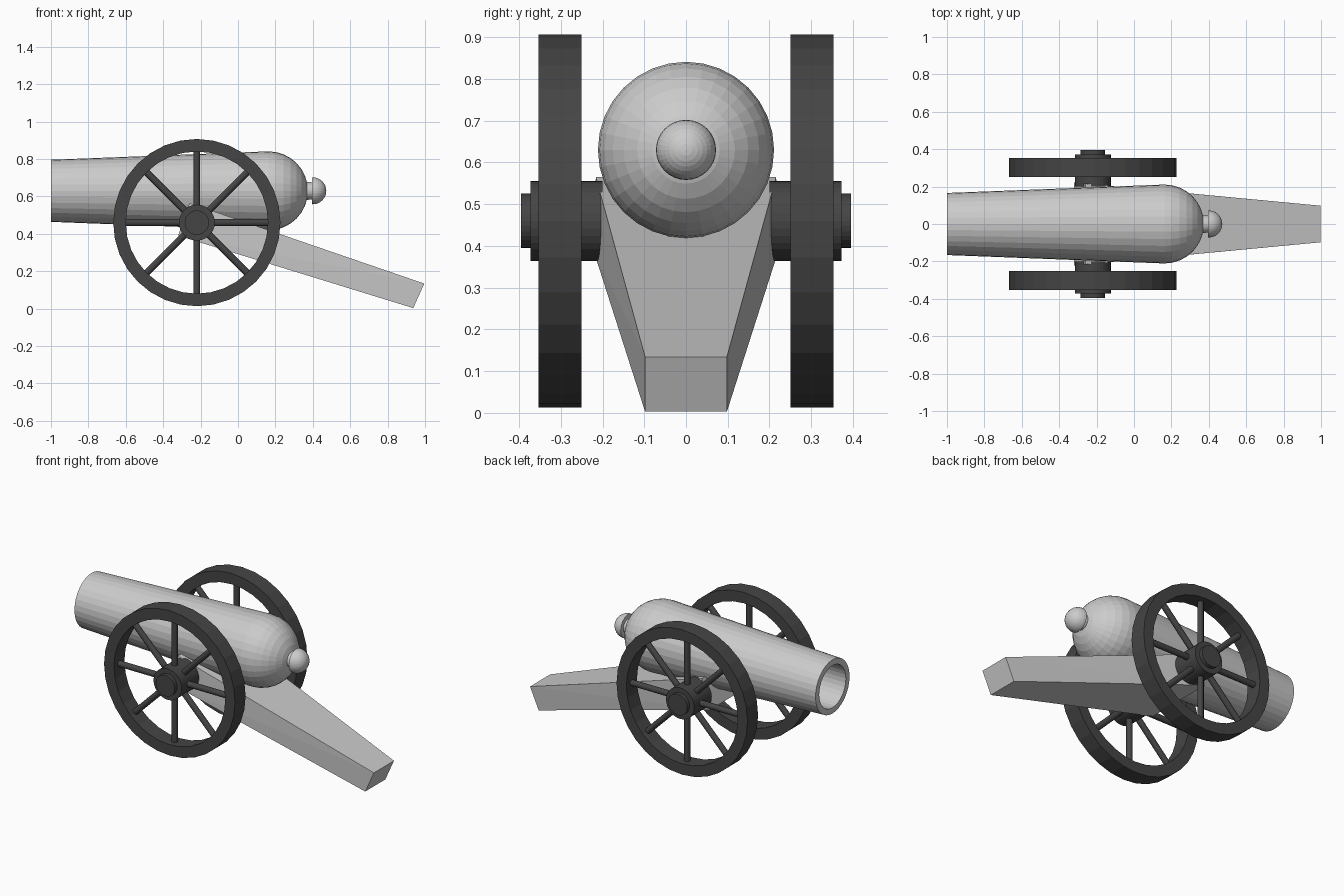
import bpy, bmesh, math
from mathutils import Matrix, Vector

if "Cube" in bpy.data.objects:
    bpy.data.objects.remove(bpy.data.objects["Cube"])

iron = bpy.data.materials.new("dark_iron")
iron.diffuse_color = (0.06, 0.06, 0.06, 1)
iron.use_nodes = True
iron.node_tree.nodes["Principled BSDF"].inputs["Base Color"].default_value = iron.diffuse_color

ALONG_X = Matrix.Rotation(math.pi / 2, 4, 'Y')
ALONG_Y = Matrix.Rotation(-math.pi / 2, 4, 'X')


def finish(name, bm, mat=None):
    bmesh.ops.remove_doubles(bm, verts=bm.verts, dist=1e-5)
    bmesh.ops.recalc_face_normals(bm, faces=bm.faces)
    me = bpy.data.meshes.new(name)
    bm.to_mesh(me)
    bm.free()
    ob = bpy.data.objects.new(name, me)
    bpy.context.collection.objects.link(ob)
    if mat:
        me.materials.append(mat)
    return ob


def lathe(name, profile, axis, origin, segs=32, closed=False, mat=None):
    """Spin (distance along axis, radius) points around the axis."""
    bm = bmesh.new()
    vs = [bm.verts.new((r, 0, d)) for d, r in profile]
    pairs = list(zip(vs, vs[1:])) + ([(vs[-1], vs[0])] if closed else [])
    edges = [bm.edges.new(p) for p in pairs]
    bmesh.ops.spin(bm, geom=vs + edges, cent=(0, 0, 0), axis=(0, 0, 1),
                   angle=2 * math.pi, steps=segs, use_duplicate=False)
    bm.transform(Matrix.Translation(origin) @ axis)
    return finish(name, bm, mat)


def dome(centre, radius, n):
    return [(centre + radius * math.sin(i * math.pi / 2 / n),
             radius * math.cos(i * math.pi / 2 / n) if i < n else 0)
            for i in range(n + 1)]


# Barrel: bore, muzzle lip, tapered tube and round breech
lathe("barrel", [(0.10, 0), (0.10, 0.13), (-1.0, 0.13), (-1.0, 0.166)]
      + dome(0.163, 0.211, 8), ALONG_X, (0, 0, 0.63))

# Knob behind the breech, on a short neck
lathe("breech_knob", [(0.34, 0), (0.34, 0.048), (0.375, 0.048), (0.396, 0.045),
                      (0.396, 0.071)] + dome(0.400, 0.072, 8),
      ALONG_X, (0, 0, 0.63))

# Trail: tapered beam sloping to the ground
bm = bmesh.new()
front = [(-0.26, 0.565), (-0.32, 0.39)]
rear = [(0.996, 0.134), (0.937, 0.003)]
for (x, z), w in zip(front + rear, (0.216, 0.222, 0.098, 0.098)):
    for s in (-1, 1):
        bm.verts.new((x, s * w, z))
bmesh.ops.convex_hull(bm, input=bm.verts)
bmesh.ops.dissolve_limit(bm, angle_limit=0.03, verts=bm.verts, edges=bm.edges)
finish("trail", bm)

# Axle
HUB = Vector((-0.22, 0, 0.46))
lathe("axle", [(-0.395, 0), (-0.395, 0.065), (0.395, 0.065), (0.395, 0)],
      ALONG_Y, HUB, mat=iron)

# Wheels
for side, s in (("left", -1), ("right", 1)):
    lathe(side + "_wheel_rim",
          [(s * 0.25, 0.38), (s * 0.25, 0.447), (s * 0.353, 0.447), (s * 0.353, 0.38)],
          ALONG_Y, HUB, closed=True, mat=iron)
    lathe(side + "_wheel_hub",
          [(s * 0.2, 0), (s * 0.2, 0.096), (s * 0.372, 0.096), (s * 0.372, 0)],
          ALONG_Y, HUB, mat=iron)
    bm = bmesh.new()
    for i in range(8):
        m = (Matrix.Translation(HUB + Vector((0, s * 0.302, 0)))
             @ Matrix.Rotation(i * math.pi / 4, 4, 'Y')
             @ Matrix.Translation((0, 0, 0.235)))
        bmesh.ops.create_cone(bm, cap_ends=True, segments=12, radius1=0.018,
                              radius2=0.018, depth=0.31, matrix=m)
    finish(side + "_wheel_spokes", bm, iron)
